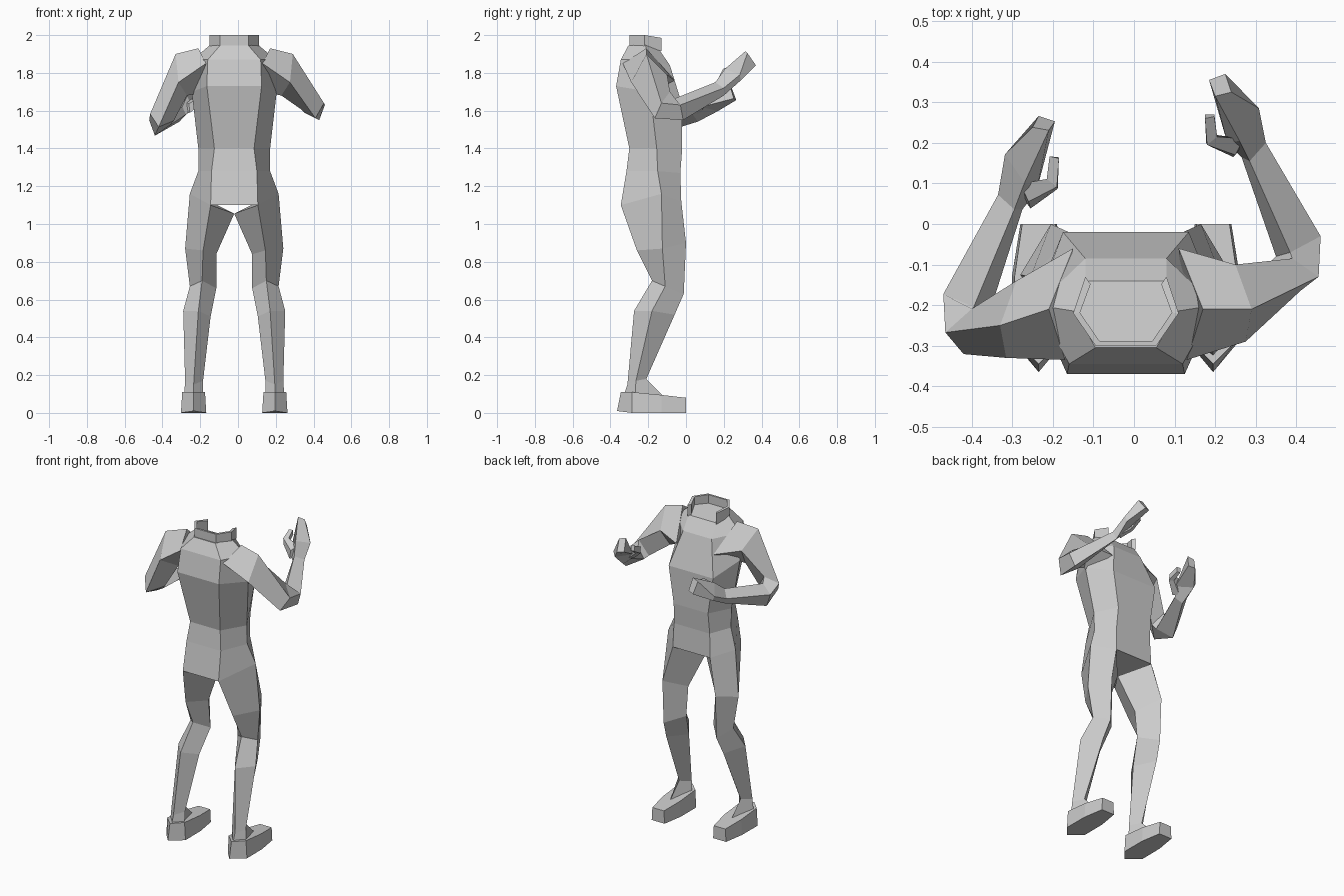
import bpy, bmesh, math
from mathutils import Vector, Matrix

CX = -0.02  # body midline


def loft(name, rings):
    """Skin a list of equal-length point rings and cap both ends."""
    bm = bmesh.new()
    vs = [[bm.verts.new(p) for p in r] for r in rings]
    n = len(rings[0])
    for a, b in zip(vs, vs[1:]):
        for i in range(n):
            j = (i + 1) % n
            bm.faces.new((a[i], a[j], b[j], b[i]))
    bm.faces.new(vs[0][::-1])
    bm.faces.new(vs[-1])
    bmesh.ops.recalc_face_normals(bm, faces=bm.faces)
    me = bpy.data.meshes.new(name)
    bm.to_mesh(me)
    bm.free()
    ob = bpy.data.objects.new(name, me)
    bpy.context.collection.objects.link(ob)
    return ob


def hexring(b, s, f):
    """Six-sided body ring from its back, side and front corner."""
    half = [b, s, f]
    return ([(CX + x, y, z) for x, y, z in half] +
            [(CX - x, y, z) for x, y, z in half[::-1]])


# Torso, from hips up to the neck base
loft("torso", [
    hexring((.125, -.345, 1.10), (.235, -.13, 1.16), (.13, -.025, 1.12)),
    hexring((.12, -.315, 1.28), (.19, -.15, 1.28), (.125, -.03, 1.27)),
    hexring((.105, -.30, 1.40), (.19, -.155, 1.40), (.12, -.02, 1.40)),
    hexring((.145, -.37, 1.73), (.225, -.19, 1.70), (.155, -.02, 1.63)),
    hexring((.14, -.345, 1.87), (.22, -.20, 1.87), (.10, -.085, 1.84)),
    hexring((.075, -.305, 1.945), (.125, -.215, 1.95), (.10, -.14, 1.92)),
])

# Collar, a thin wall open at the chest
prof = [(-.10, -.13, 1.915, 1.985), (-.13, -.22, 1.94, 2.0), (-.075, -.30, 1.935, 2.0)]
prof += [(-x, y, a, b) for x, y, a, b in prof[::-1]]
inner = [(x * .87, -.21 + (y + .21) * .87 - (.008 if y > -.2 else 0), a, b) for x, y, a, b in prof]
loft("collar", [[(CX + o[0], o[1], o[2]), (CX + o[0], o[1], o[3]),
                 (CX + i[0], i[1], i[3]), (CX + i[0], i[1], i[2])]
                for o, i in zip(prof, inner)])

# Legs: diamond rings of back, outer, front, inner corners
leg = [
    [(.125, -.345, 1.10), (.235, -.13, 1.16), (.13, -.025, 1.12), (0, -.17, 1.055)],
    [(.165, -.26, .86), (.26, -.125, .87), (.185, 0, .90), (.095, -.13, .84)],
    [(.17, -.18, .70), (.235, -.11, .67), (.185, -.012, .63), (.095, -.11, .66)],
    [(.19, -.275, .54), (.27, -.18, .54), (.20, -.06, .52), (.125, -.18, .51)],
    [(.215, -.31, .15), (.26, -.265, .17), (.215, -.21, .18), (.165, -.265, .17)],
    [(.215, -.33, .09), (.265, -.27, .09), (.215, -.12, .09), (.165, -.27, .09)],
]
# Feet: pointed heel, flat toe
heel_to_toe = [(.0, -.365, .01, -.345, .11), (.067, -.285, 0, -.285, .11),
               (.066, -.13, 0, -.13, .095), (.045, 0, 0, 0, .08)]
sole = [(x, y, z) for x, y, z, _, _ in heel_to_toe]
upper = [(x * .9, y, z) for x, _, _, y, z in heel_to_toe]
for side, s in (("right", 1), ("left", -1)):
    loft(side + "_leg", [[(CX + s * x, y, z) for x, y, z in r] for r in leg])
    loft(side + "_foot", [[(CX + s * (.215 + x), y, z) for x, y, z in r] +
                          [(CX + s * (.215 - x), y, z) for x, y, z in r[:0:-1]]
                          for r in (sole, upper)])

# Arms: shoulder rings are top, back, bottom, front
shoulder = [
    [(.17, -.21, 1.93), (.13, -.335, 1.85), (.18, -.20, 1.69), (.11, -.06, 1.76)],
    [(.29, -.21, 1.90), (.275, -.29, 1.75), (.23, -.17, 1.68), (.25, -.10, 1.79)],
]
# Elbow, wrist, palm and fingertips: outer, bottom, inner, top
forearm = [
    [(.455, -.13, 1.64), (.41, -.165, 1.56), (.33, -.10, 1.61), (.39, -.085, 1.70)],
    [(.46, -.03, 1.63), (.43, -.015, 1.55), (.35, -.08, 1.59), (.385, -.07, 1.66)],
    [(.325, .20, 1.72), (.30, .20, 1.68), (.265, .165, 1.71), (.285, .155, 1.75)],
    [(.308, .285, 1.79), (.295, .29, 1.76), (.23, .20, 1.76), (.26, .205, 1.82)],
    [(.24, .325, 1.905), (.225, .37, 1.84), (.185, .355, 1.845), (.20, .315, 1.915)],
]
thumb = [
    [(.27, .21, 1.79), (.27, .20, 1.72), (.245, .165, 1.72), (.25, .17, 1.77)],
    [(.205, .215, 1.82), (.20, .22, 1.78), (.178, .20, 1.78), (.18, .195, 1.82)],
    [(.198, .265, 1.85), (.198, .27, 1.82), (.175, .27, 1.82), (.175, .26, 1.85)],
]
loft("right_arm", shoulder + forearm)
loft("right_thumb", thumb)

# Left arm: mirrored, pitched down at the elbow and drawn back
pose = (Matrix.Translation((-.44, -.18, 1.52)) @ Matrix.Rotation(math.radians(-14), 4, 'X')
        @ Matrix.Diagonal((-1, 1, 1, 1)) @ Matrix.Translation((-.43, .03, -1.6)))


def posed(rings):
    return [[pose @ Vector(p) for p in r] for r in rings]


left_shoulder = [[(2 * CX - x, y - .04 * i, z) for x, y, z in r] for i, r in enumerate(shoulder)]
loft("left_arm", left_shoulder + posed(forearm))
loft("left_thumb", posed(thumb))
